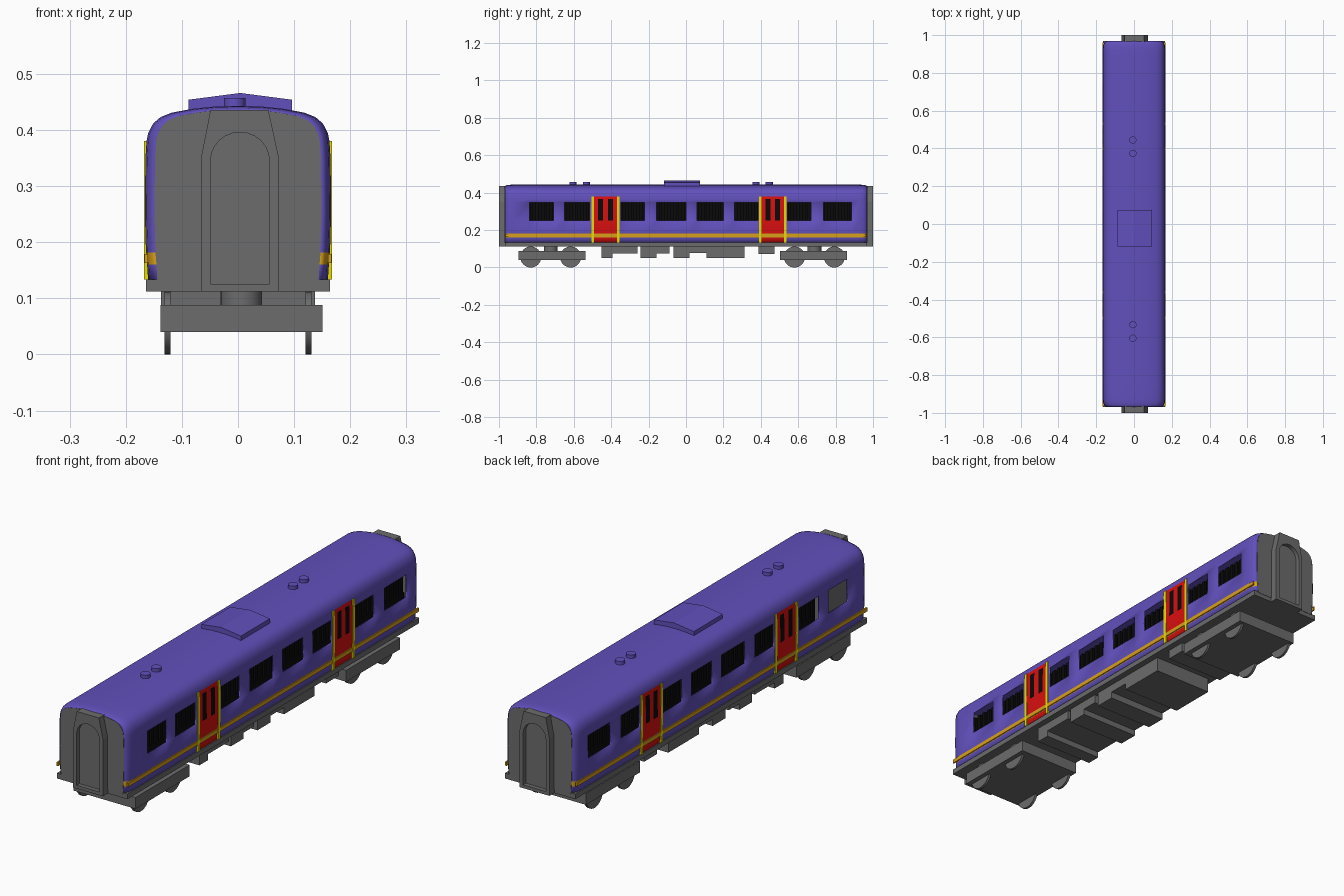
import bpy, bmesh, math
from mathutils import Matrix

if "Cube" in bpy.data.objects:
    bpy.data.objects.remove(bpy.data.objects["Cube"])

def material(name, r, g, b):
    m = bpy.data.materials.new(name)
    m.diffuse_color = (r, g, b, 1)
    m.use_nodes = True
    m.node_tree.nodes["Principled BSDF"].inputs["Base Color"].default_value = m.diffuse_color
    return m

PURPLE = material("purple", 0.12, 0.08, 0.5)
RED = material("red", 0.7, 0.005, 0.005)
YELLOW = material("yellow", 0.8, 0.72, 0.0)
ORANGE = material("orange", 0.68, 0.35, 0.01)
GREY = material("grey", 0.15, 0.15, 0.15)
BLACK = material("black", 0.003, 0.003, 0.003)

def finish(name, bm, *mats, smooth=None):
    bmesh.ops.recalc_face_normals(bm, faces=bm.faces)
    me = bpy.data.meshes.new(name)
    bm.to_mesh(me)
    bm.free()
    for m in mats:
        me.materials.append(m)
    if smooth:
        me.shade_smooth()
        me.set_sharp_from_angle(angle=math.radians(smooth))
    ob = bpy.data.objects.new(name, me)
    bpy.context.collection.objects.link(ob)
    return ob

def add_box(bm, x0, x1, y0, y1, z0, z1):
    c = ((x0 + x1) / 2, (y0 + y1) / 2, (z0 + z1) / 2)
    mat = Matrix.Translation(c) @ Matrix.Diagonal((x1 - x0, y1 - y0, z1 - z0, 1))
    bmesh.ops.create_cube(bm, size=1, matrix=mat)

def box(name, mat, *dims):
    bm = bmesh.new()
    add_box(bm, *dims)
    return finish(name, bm, mat)

def cylinder(name, mat, loc, r, depth, axis="Z", seg=32):
    bm = bmesh.new()
    rot = Matrix.Rotation(math.pi / 2, 4, "Y") if axis == "X" else Matrix()
    bmesh.ops.create_cone(bm, cap_ends=True, segments=seg, radius1=r, radius2=r,
                          depth=depth, matrix=Matrix.Translation(loc) @ rot)
    return finish(name, bm, mat, smooth=40)

def prism(name, mat, outline, y0, y1):
    bm = bmesh.new()
    f = bm.faces.new([bm.verts.new((x, y0, z)) for x, z in outline])
    ext = bmesh.ops.extrude_face_region(bm, geom=[f])
    bmesh.ops.translate(bm, vec=(0, y1 - y0, 0),
                        verts=[v for v in ext["geom"] if isinstance(v, bmesh.types.BMVert)])
    return finish(name, bm, mat)

# Body shell: cross-section swept along y, with window cells left open
HALF = [(0.160, 0.13), (0.162, 0.16), (0.164, 0.182), (0.166, 0.251), (0.165, 0.348),
        (0.164, 0.365), (0.163, 0.38), (0.160, 0.395), (0.151, 0.412), (0.138, 0.423),
        (0.118, 0.431), (0.08, 0.438), (0.04, 0.442), (0, 0.443)]
SECTION = HALF + [(-x, z) for x, z in HALF[-2::-1]]
WINDOWS = [(-0.837, -0.708), (-0.65, -0.515), (-0.347, -0.222), (-0.158, 0.0),
           (0.06, 0.2), (0.26, 0.385), (0.542, 0.668), (0.735, 0.885)]
DOORS = [(-0.50, -0.36), (0.395, 0.532)]
POST = 0.009

def door_panes(a, b):
    return [(a + 0.029, a + 0.056), (b - 0.056, b - 0.029)]

def inside(v, ranges):
    return any(a < v < b for a, b in ranges)

PANES = [p for d in DOORS for p in door_panes(*d)]
POSTS = [r for a, b in DOORS for r in ((a - POST / 2, a + POST), (b - POST, b + POST / 2))]
ENDS = {0.968: 0.017, 0.961: 0.009, 0.948: 0.003, 0.925: 0.0}
stations = sorted({v for r in WINDOWS + PANES + POSTS for v in r}
                  | {s * y for y in ENDS for s in (1, -1)})

def section_at(y):
    inset = ENDS.get(abs(y), 0.0)
    return [(x * (1 - inset / 0.165), z - inset * 0.4 * max(0, (z - 0.35) / 0.09))
            for x, z in SECTION]

bm = bmesh.new()
rings = [[bm.verts.new((x, y, z)) for x, z in section_at(y)] for y in stations]
for r0, r1 in zip(rings, rings[1:]):
    for i in range(len(SECTION) - 1):
        quad = [r0[i], r0[i + 1], r1[i + 1], r1[i]]
        y = (r0[0].co.y + r1[0].co.y) / 2
        z = (SECTION[i][1] + SECTION[i + 1][1]) / 2
        if 0.251 < z < 0.348 and inside(y, WINDOWS):
            continue
        f = bm.faces.new(quad)
        if 0.16 < z < 0.182:
            f.material_index = 3
        elif z < 0.38 and inside(y, POSTS):
            f.material_index = 2
        elif 0.251 < z < 0.365 and inside(y, PANES):
            f.material_index = 4
        elif z < 0.38 and inside(y, DOORS):
            f.material_index = 1
body = finish("body_shell", bm, PURPLE, RED, YELLOW, ORANGE, BLACK, smooth=35)
top = max(body.data.polygons, key=lambda p: p.center.z)
if top.normal.z < 0:
    body.data.flip_normals()
solid = body.modifiers.new("thickness", "SOLIDIFY")
solid.thickness = 0.007
solid.offset = -1

# Orange stripe plates and yellow door posts standing slightly proud
for s, side in ((1, "right"), (-1, "left")):
    x0, x1 = sorted((s * 0.160, s * 0.1665))
    box("waist_stripe_" + side, ORANGE, x0, x1, -0.965, 0.962, 0.163, 0.179)
    for i, (a, b) in enumerate(POSTS):
        x0, x1 = sorted((s * 0.1595, s * 0.1675))
        box(f"door_post_{side}_{i}", YELLOW, x0, x1, a, b, 0.134, 0.38)

# Floor, end walls and gangways
box("floor_sole", GREY, -0.164, 0.164, -0.968, 0.968, 0.112, 0.134)
OUTER = [(-0.066, 0.112), (0.073, 0.112), (0.073, 0.35), (0.054, 0.436), (-0.049, 0.436), (-0.066, 0.35)]
ARCH = [(-0.049, 0.126), (0.056, 0.126)] + [
    (0.0035 + 0.0525 * math.cos(t), 0.345 + 0.051 * math.sin(t))
    for t in (math.pi * k / 12 for k in range(13))]

def gangway(name, s):
    bm = bmesh.new()
    def loop(pts, y):
        vs = [bm.verts.new((x, s * y, z)) for x, z in pts]
        return vs, [bm.edges.new((vs[i - 1], vs[i])) for i in range(len(vs))]
    def wall(a, b):
        for i in range(len(a)):
            bm.faces.new((a[i - 1], a[i], b[i], b[i - 1]))
    (o0, _), (o1, oe) = loop(OUTER, 0.96), loop(OUTER, 1.0)
    (a1, ae), (a0, _) = loop(ARCH, 1.0), loop(ARCH, 0.982)
    wall(o0, o1)
    wall(a1, a0)
    bm.faces.new(a0)
    bm.faces.new(o0)
    bmesh.ops.triangle_fill(bm, edges=oe + ae, use_beauty=True)
    finish(name, bm, GREY)

for s, end in ((-1, "front"), (1, "back")):
    prism("end_wall_" + end, GREY, section_at(0.968), s * 0.955, s * 0.9695)
    gangway("gangway_" + end, s)

# Roof hatch and round vents
prism("roof_hatch", PURPLE, [(-0.088, 0.43), (0.096, 0.43), (0.096, 0.454), (0.004, 0.466),
                             (-0.088, 0.454)], -0.118, 0.074)
for i, y in enumerate((-0.605, -0.533, 0.374, 0.445)):
    cylinder(f"roof_vent_{i}", PURPLE, (-0.006, y, 0.446), 0.019, 0.022)

# Interior: rows of seats on both sides, washroom cabin at the front left
for s, side, start in ((1, "right", -0.94), (-1, "left", -0.67)):
    bm = bmesh.new()
    x0, x1 = sorted((s * 0.035, s * 0.06))
    add_box(bm, x0, x1, start, 0.94, 0.134, 0.35)
    x0, x1 = sorted((s * 0.06, s * 0.13))
    n = int((0.94 - start) / 0.03)
    for k in range(n):
        y = start + k * 0.03
        add_box(bm, x0, x1, y, y + 0.018, 0.134, 0.35)
        add_box(bm, x0, x1, y + 0.018, y + 0.03, 0.134, 0.25)
    finish("seats_" + side, bm, BLACK)
box("washroom_cabin", GREY, -0.145, -0.03, -0.95, -0.69, 0.134, 0.405)

# Bogies: frame, bolster and four wheels each
for name, y0, y1, axles in (("front", -0.895, -0.537, (-0.83, -0.617)),
                            ("back", 0.502, 0.86, (0.58, 0.793))):
    mid = sum(axles) / 2
    box("bogie_frame_" + name, GREY, -0.138, 0.151, y0, y1, 0.04, 0.088)
    cylinder("bogie_bolster_" + name, GREY, (0.006, mid, 0.1), 0.037, 0.03)
    for i, y in enumerate(axles):
        for s in (1, -1):
            cylinder(f"wheel_{name}_{i}_{'right' if s > 0 else 'left'}", GREY,
                     (s * 0.1255, y, 0.056), 0.056, 0.011, "X")

# Underfloor equipment boxes
for i, (y0, y1, z) in enumerate(((-0.452, -0.393, 0.05), (-0.393, -0.26, 0.075), (-0.243, -0.158, 0.05),
                                 (-0.158, -0.088, 0.075), (-0.067, 0.019, 0.05), (0.019, 0.11, 0.078),
                                 (0.11, 0.313, 0.05), (0.388, 0.473, 0.073))):
    box(f"equipment_box_{i}", GREY, -0.137, 0.137, y0, y1, z, 0.115)
